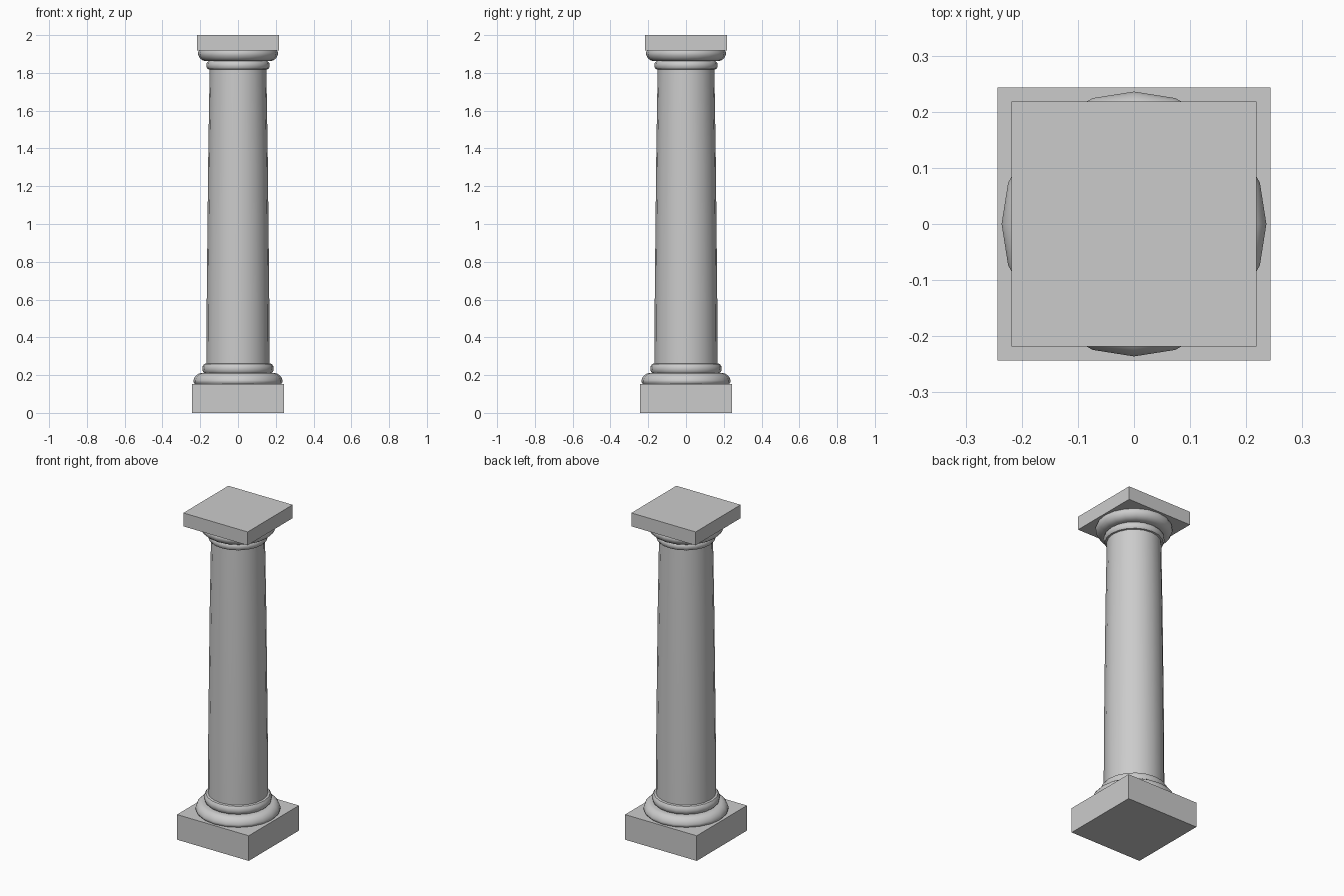
import bpy
import bmesh
import math

if "Cube" in bpy.data.objects:
    bpy.data.objects.remove(bpy.data.objects["Cube"])

SIDES = 20


def finish(bm, name, smooth):
    mesh = bpy.data.meshes.new(name)
    bmesh.ops.recalc_face_normals(bm, faces=bm.faces)
    bm.to_mesh(mesh)
    bm.free()
    obj = bpy.data.objects.new(name, mesh)
    bpy.context.collection.objects.link(obj)
    if smooth:
        bpy.ops.object.select_all(action='DESELECT')
        obj.select_set(True)
        bpy.context.view_layer.objects.active = obj
        bpy.ops.object.shade_smooth_by_angle(angle=math.radians(40))
    return obj


def slab(name, half, z0, z1):
    bm = bmesh.new()
    bmesh.ops.create_cube(bm, size=1)
    for v in bm.verts:
        v.co.x *= 2 * half
        v.co.y *= 2 * half
        v.co.z = z1 if v.co.z > 0 else z0
    return finish(bm, name, False)


def lathe(name, profile):
    # revolve (radius, height) points about z
    bm = bmesh.new()
    rings = []
    for r, z in profile:
        angles = [2 * math.pi * i / SIDES for i in range(SIDES)]
        rings.append([bm.verts.new((r * math.cos(a), r * math.sin(a), z)) for a in angles])
    for low, high in zip(rings, rings[1:]):
        for i in range(SIDES):
            j = (i + 1) % SIDES
            bm.faces.new((low[i], low[j], high[j], high[i]))
    return finish(bm, name, True)


# Square blocks at foot and head
slab("plinth", 0.243, 0, 0.154)
slab("abacus", 0.218, 1.918, 2.0)

# Base mouldings
lathe("base_torus", [(0.229, 0.154), (0.236, 0.163), (0.236, 0.172), (0.231, 0.186),
                     (0.222, 0.198), (0.209, 0.207), (0.198, 0.21), (0.178, 0.21)])
lathe("base_ring", [(0.178, 0.21), (0.186, 0.219), (0.189, 0.233), (0.187, 0.247),
                    (0.179, 0.259), (0.165, 0.262)])

# Tapered shaft with a slight swelling
lathe("shaft", [(0.167, 0.255), (0.1655, 0.6), (0.1615, 1.0), (0.157, 1.4), (0.150, 1.825)])

# Capital mouldings
lathe("neck_ring", [(0.148, 1.818), (0.160, 1.82), (0.166, 1.829), (0.168, 1.841),
                    (0.165, 1.854), (0.157, 1.862)])
lathe("echinus", [(0.155, 1.862), (0.175, 1.863), (0.190, 1.868), (0.202, 1.878),
                  (0.210, 1.892), (0.212, 1.906), (0.207, 1.918)])
